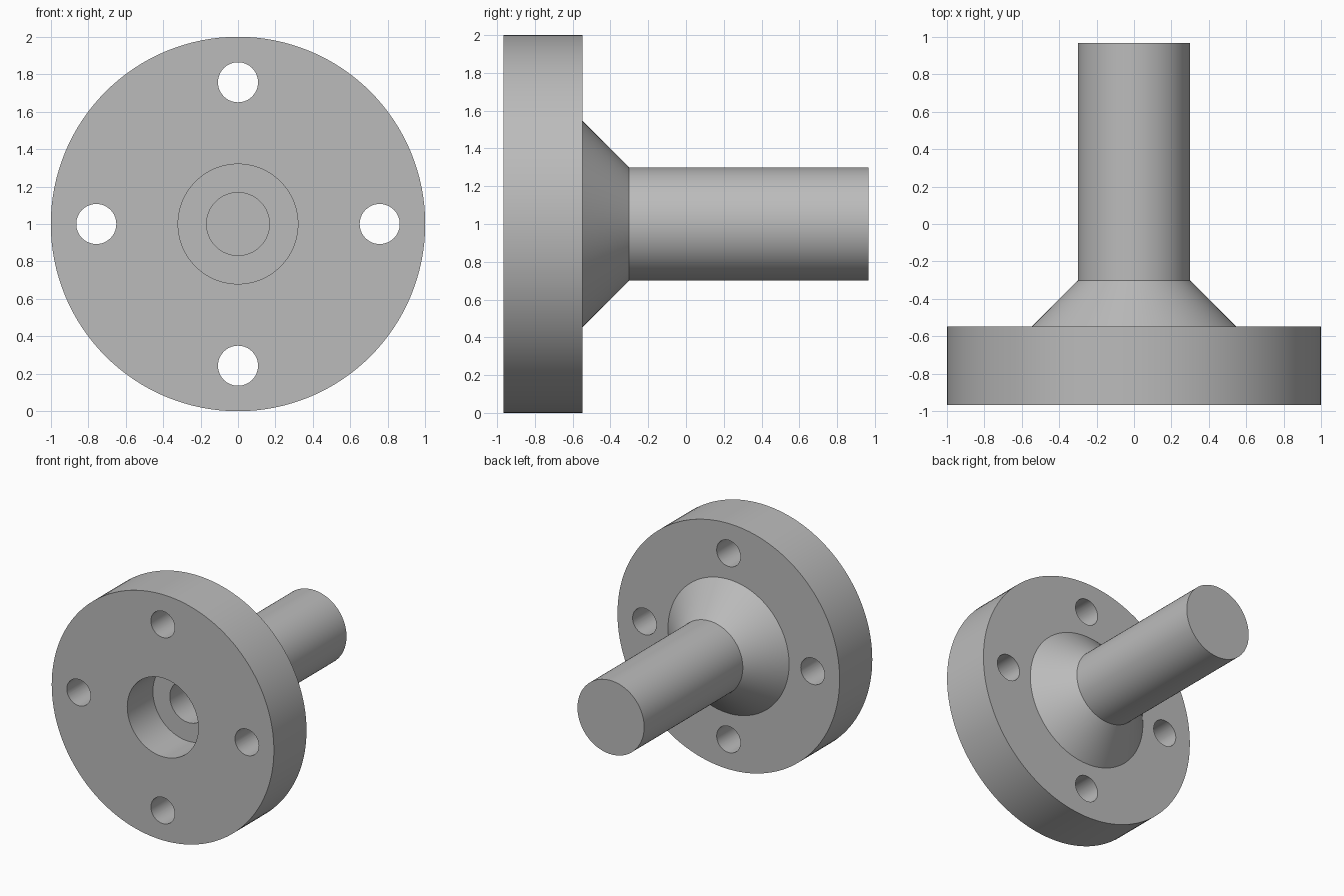
import bpy
import bmesh
from math import radians, pi, sin, cos
from mathutils import Vector, Matrix

default_cube = bpy.data.objects.get("Cube")
if default_cube:
    bpy.data.objects.remove(default_cube, do_unlink=True)

AXIS_Z = 1.0
FRONT, BACK = -0.967, 0.967

steel = bpy.data.materials.new("grey_steel")
steel.use_nodes = True
grey = (0.5, 0.5, 0.5, 1)
steel.diffuse_color = grey
steel.node_tree.nodes["Principled BSDF"].inputs["Base Color"].default_value = grey


def add_object(name, bm):
    bmesh.ops.recalc_face_normals(bm, faces=bm.faces)
    mesh = bpy.data.meshes.new(name)
    bm.to_mesh(mesh)
    bm.free()
    mesh.materials.append(steel)
    obj = bpy.data.objects.new(name, mesh)
    bpy.context.collection.objects.link(obj)
    return obj


def lathe(name, profile, steps=128):
    """Revolve (radius, y) points around the horizontal axis."""
    bm = bmesh.new()
    verts = [bm.verts.new((r, y, AXIS_Z)) for r, y in profile]
    edges = [bm.edges.new(pair) for pair in zip(verts, verts[1:])]
    bmesh.ops.spin(bm, geom=verts + edges, cent=(0, 0, AXIS_Z), axis=(0, 1, 0),
                   angle=2 * pi, steps=steps, use_merge=True)
    bmesh.ops.remove_doubles(bm, verts=bm.verts, dist=1e-5)
    return add_object(name, bm)


# Flange, tapered hub, stem and stepped blind bore as one turned body
body = lathe("flanged_stem", [
    (0, 0.8), (0.168, 0.8), (0.168, -0.637),      # narrow bore
    (0.32, -0.637), (0.32, FRONT),                # counterbore
    (1, FRONT), (1, -0.547),                      # flange
    (0.545, -0.547), (0.30, -0.302),              # tapered hub
    (0.30, BACK), (0, BACK),                      # stem
])

# Four bolt holes through the flange
bm = bmesh.new()
for i in range(4):
    angle = i * pi / 2
    centre = Vector((0.757 * cos(angle), -0.757, AXIS_Z + 0.757 * sin(angle)))
    bmesh.ops.create_cone(bm, cap_ends=True, segments=64, radius1=0.107,
                          radius2=0.107, depth=0.6,
                          matrix=Matrix.Translation(centre) @ Matrix.Rotation(pi / 2, 4, "X"))
cutter = add_object("bolt_hole_cutter", bm)
cutter.hide_render = True

cut = body.modifiers.new("bolt_holes", "BOOLEAN")
cut.operation = "DIFFERENCE"
cut.solver = "EXACT"
cut.object = cutter

bpy.ops.object.select_all(action="DESELECT")
body.select_set(True)
bpy.context.view_layer.objects.active = body
bpy.ops.object.modifier_apply(modifier=cut.name)
bpy.data.objects.remove(cutter, do_unlink=True)
bpy.ops.object.shade_smooth_by_angle(angle=radians(30))
